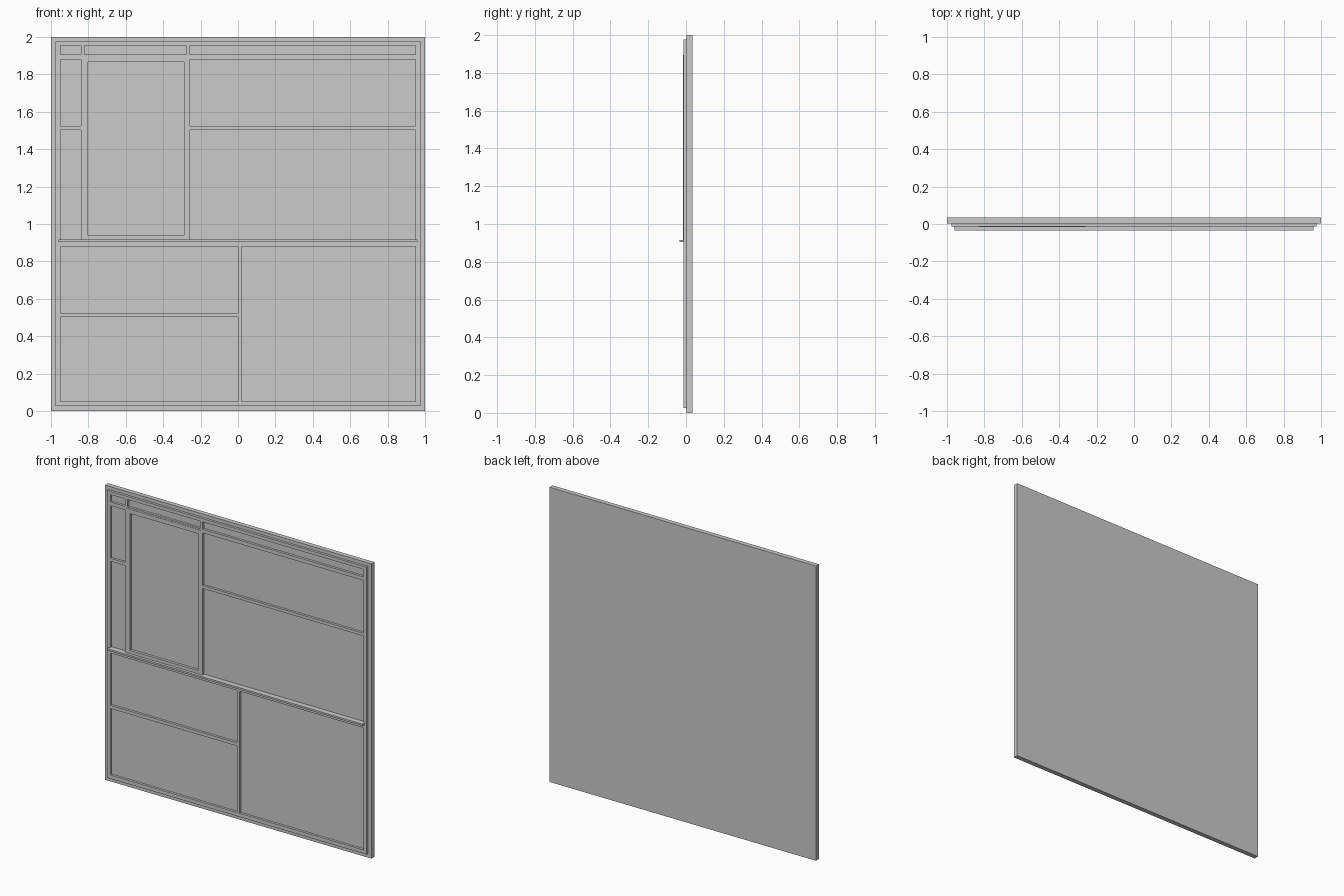
import bpy, bmesh
from mathutils import Matrix, Vector

cube = bpy.data.objects.get("Cube")
if cube:
    bpy.data.objects.remove(cube, do_unlink=True)

grey = bpy.data.materials.new("plain_grey")
grey.use_nodes = True
colour = (0.6, 0.6, 0.6, 1)
grey.diffuse_color = colour
grey.node_tree.nodes["Principled BSDF"].inputs["Base Color"].default_value = colour


def boxes(name, rects, front, back):
    """One object of upright boxes; each rect is (x0, x1, z0, z1)."""
    bm = bmesh.new()
    for x0, x1, z0, z1 in rects:
        place = Matrix.Translation(Vector((x0 + x1, front + back, z0 + z1)) / 2)
        size = Matrix.Diagonal((x1 - x0, back - front, z1 - z0, 1))
        bmesh.ops.create_cube(bm, size=1, matrix=place @ size)
    mesh = bpy.data.meshes.new(name)
    bm.to_mesh(mesh)
    bm.free()
    mesh.materials.append(grey)
    obj = bpy.data.objects.new(name, mesh)
    bpy.context.collection.objects.link(obj)
    return obj


def cut_openings(obj, rects):
    """Cut rectangular openings right through a frame."""
    cutter = boxes(obj.name + "_cutter", rects, -0.1, 0.1)
    mod = obj.modifiers.new("openings", 'BOOLEAN')
    mod.operation = 'DIFFERENCE'
    mod.solver = 'EXACT'
    mod.object = cutter
    bpy.context.view_layer.objects.active = obj
    bpy.ops.object.modifier_apply(modifier=mod.name)
    bpy.data.objects.remove(cutter, do_unlink=True)


# Solid backing panel
boxes("back_panel", [(-1, 1, 0, 2)], 0.003, 0.035)

# Main frame: columns of openings above and below the ledge
SIDE, TRANSOM = 0.95, 0.91
left_col, sash_col, right_col = (-SIDE, -0.84), (-0.82, -0.275), (-0.257, SIDE)
openings = [(*col, 1.905, 1.955) for col in (left_col, sash_col, right_col)]
for col in (left_col, right_col):
    openings += [(*col, 1.523, 1.88), (*col, TRANSOM, 1.503)]
openings.append((*sash_col, TRANSOM, 1.88))
openings += [(-SIDE, 0, 0.525, 0.88), (-SIDE, 0, 0.052, 0.503),
             (0.02, SIDE, 0.052, 0.88)]
frame = boxes("main_frame", [(-0.975, 0.975, 0.027, 1.977)], -0.013, 0.003)
cut_openings(frame, openings)

# Opening sash lapped over its mullions
sash = boxes("sash_frame", [(-0.83, -0.26, TRANSOM, 1.895)], -0.015, 0.003)
cut_openings(sash, [(-0.802, -0.288, 0.938, 1.867)])

# Projecting ledge across the middle
boxes("ledge", [(-0.96, 0.96, 0.904, 0.916)], -0.035, 0.003)
